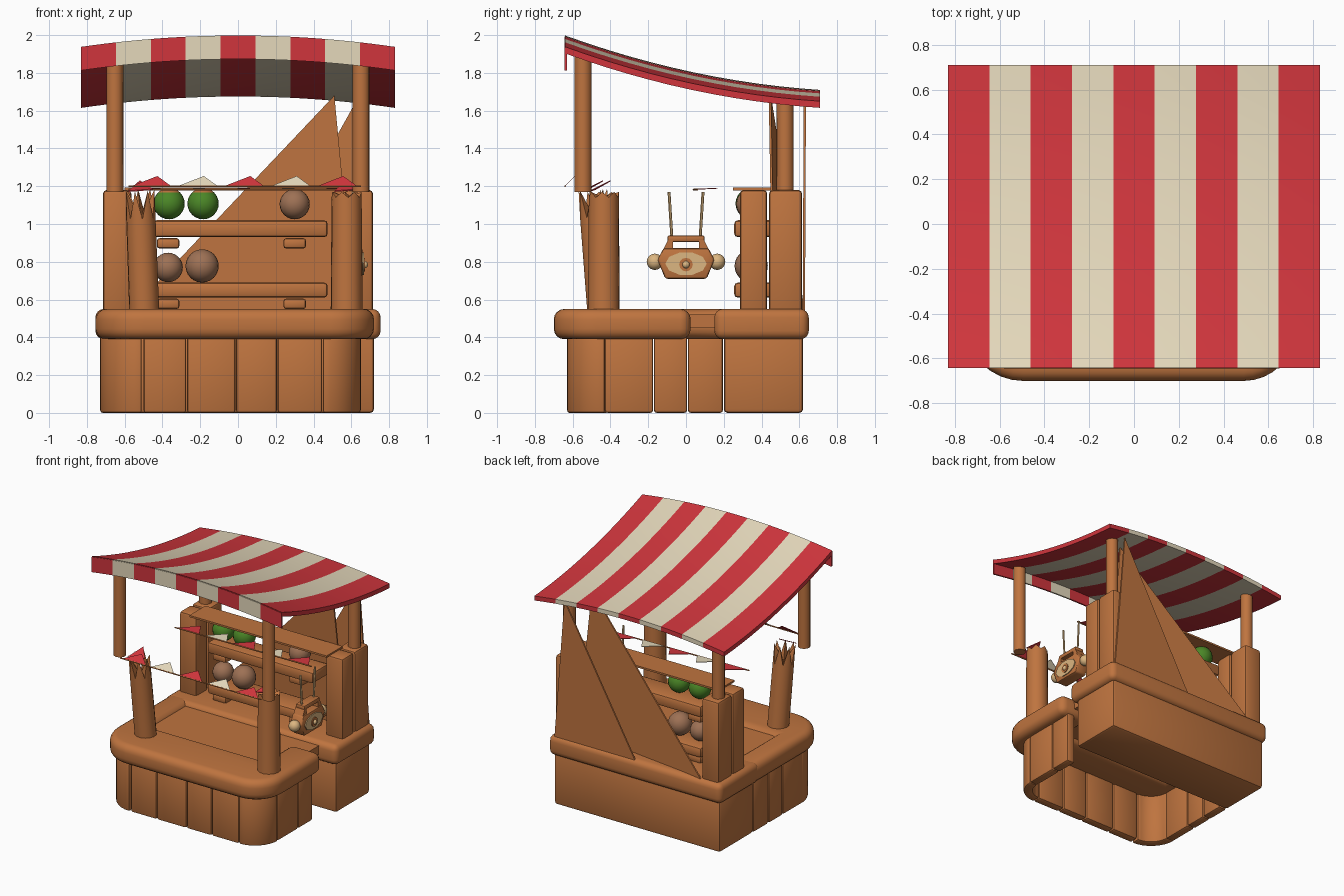
import bpy, bmesh, math
from mathutils import Vector

if "Cube" in bpy.data.objects:
    bpy.data.objects.remove(bpy.data.objects["Cube"])


def material(name, rgb):
    m = bpy.data.materials.new(name)
    m.diffuse_color = (*rgb, 1)
    m.use_nodes = True
    m.node_tree.nodes["Principled BSDF"].inputs["Base Color"].default_value = m.diffuse_color
    return m


WOOD = material("warm wood", (0.52, 0.175, 0.05))
RED = material("awning red", (0.63, 0.036, 0.046))
CREAM = material("awning cream", (0.78, 0.69, 0.50))
GREEN = material("melon green", (0.07, 0.24, 0.02))
BROWN = material("fruit brown", (0.34, 0.165, 0.09))
TAN = material("pale tan", (0.72, 0.47, 0.22))


def finish(name, bm, mats, bevel=0.0, seg=2):
    bmesh.ops.recalc_face_normals(bm, faces=bm.faces)
    if bevel:
        sharp = [e for e in bm.edges if e.is_manifold and e.calc_face_angle() > 0.6]
        bmesh.ops.bevel(bm, geom=sharp, offset=bevel, segments=seg, profile=0.5,
                        affect='EDGES', clamp_overlap=True)
    me = bpy.data.meshes.new(name)
    bm.to_mesh(me)
    bm.free()
    for m in (mats if isinstance(mats, list) else [mats]):
        me.materials.append(m)
    for p in me.polygons:
        p.use_smooth = True
    me.set_sharp_from_angle(angle=math.radians(40))
    ob = bpy.data.objects.new(name, me)
    bpy.context.collection.objects.link(ob)
    return ob


def prism(name, pts, h0, h1, mat, bevel=0.0, seg=2, axis='z'):
    put = {'z': lambda a, b, h: (a, b, h), 'x': lambda a, b, h: (h, a, b)}[axis]
    bm = bmesh.new()
    lo = [bm.verts.new(put(a, b, h0)) for a, b in pts]
    hi = [bm.verts.new(put(a, b, h1)) for a, b in pts]
    bm.faces.new(lo)
    bm.faces.new(hi)
    for i in range(len(pts)):
        j = (i + 1) % len(pts)
        bm.faces.new((lo[i], lo[j], hi[j], hi[i]))
    return finish(name, bm, mat, bevel, seg)


def box(name, x0, x1, y0, y1, z0, z1, mat=WOOD, bevel=0.015):
    return prism(name, [(x0, y0), (x1, y0), (x1, y1), (x0, y1)], z0, z1, mat, bevel)


def arc(cx, cy, r, a0, a1, n=8):
    return [(cx + r * math.cos(math.radians(a0 + (a1 - a0) * i / n)),
             cy + r * math.sin(math.radians(a0 + (a1 - a0) * i / n))) for i in range(n + 1)]


def rod(name, p, q, r0, r1, mat=WOOD, n=12, jag=0.0):
    """Upright or slanted round bar; jag cuts every other top corner lower."""
    p, q = Vector(p), Vector(q)
    d = (q - p).normalized()
    u = d.orthogonal().normalized()
    v = d.cross(u)
    bm = bmesh.new()
    ring = lambda c, r, j: [bm.verts.new(c + r * (u * math.cos(t) + v * math.sin(t)) - d * (j * (i % 2)))
                            for i, t in enumerate(2 * math.pi * k / n for k in range(n))]
    a, b = ring(p, r0, 0), ring(q, r1, jag)
    mid = bm.verts.new(q - d * jag)
    bm.faces.new(a)
    for i in range(n):
        j = (i + 1) % n
        bm.faces.new((a[i], a[j], b[j], b[i]))
        bm.faces.new((b[i], b[j], mid))
    return finish(name, bm, mat)


def ball(name, c, r, mats, cap=None):
    bm = bmesh.new()
    bmesh.ops.create_uvsphere(bm, u_segments=20, v_segments=12, radius=r)
    bmesh.ops.translate(bm, verts=bm.verts, vec=c)
    if cap:
        for f in bm.faces:
            f.material_index = int(f.calc_center_median().z > cap)
    return finish(name, bm, mats)


def plate(name, pts, off, mat):
    """Thin flat piece through 3D points, thickened by the vector off."""
    bm = bmesh.new()
    a = [bm.verts.new(p) for p in pts]
    b = [bm.verts.new(Vector(p) + Vector(off)) for p in pts]
    bm.faces.new(a)
    bm.faces.new(b)
    for i in range(len(a)):
        j = (i + 1) % len(a)
        bm.faces.new((a[i], a[j], b[j], b[i]))
    return finish(name, bm, mat)


# Striped awning and its front valance
def roof_z(x, y):
    t = (y + 0.64) / 1.35
    return 1.998 - 0.288 * t - 0.2 * t * (1 - t) - 0.06 * (x / 0.83) ** 2


def sheet(name, fn, nv, thick):
    """Striped sheet, 9 stripes of 3 columns, closed with a given thickness vector."""
    bm = bmesh.new()
    nu = 27
    rows = [[[bm.verts.new(Vector(fn(-0.83 + 1.66 * i / nu, j / nv)) + Vector(thick) * s)
              for j in range(nv + 1)] for i in range(nu + 1)] for s in (0, 1)]

    def quad(i, *vs):
        bm.faces.new(vs).material_index = (i // 3) % 2
    for i in range(nu):
        for r in rows:
            for j in range(nv):
                quad(i, r[i][j], r[i + 1][j], r[i + 1][j + 1], r[i][j + 1])
        for j in (0, nv):
            quad(i, rows[0][i][j], rows[0][i + 1][j], rows[1][i + 1][j], rows[1][i][j])
    for i in (0, nu):
        for j in range(nv):
            quad(0, rows[0][i][j], rows[0][i][j + 1], rows[1][i][j + 1], rows[1][i][j])
    return finish(name, bm, [RED, CREAM])


sheet("awning", lambda x, t: (x, -0.64 + 1.35 * t, roof_z(x, -0.64 + 1.35 * t)), 12, (0, 0, -0.035))
sheet("awning_valance", lambda x, t: (x, -0.643, roof_z(x, -0.64) - 0.005 - 0.12 * t), 1, (0, 0.012, 0))

# Base: planks round the front and sides, solid box at the back
xs = [-0.50, -0.27, -0.01, 0.21, 0.45]
for a, b in zip(xs, xs[1:]):
    box("front_plank", a, b - 0.004, -0.63, -0.56, 0, 0.42)
for a, b in ((-0.43, -0.17), (-0.17, 0.01)):
    box("right_plank", 0.58, 0.65, a, b - 0.004, 0, 0.42)
for a, b in ((-0.42, -0.17), (-0.17, 0.01), (0.01, 0.2)):
    box("left_plank", -0.73, -0.66, a, b - 0.004, 0, 0.42)
prism("left_corner_plank", arc(-0.51, -0.41, 0.22, 180, 270) + arc(-0.51, -0.41, 0.15, 270, 180), 0, 0.42, WOOD, 0.012)
prism("right_corner_plank", arc(0.45, -0.43, 0.2, 270, 360) + arc(0.45, -0.43, 0.13, 360, 270), 0, 0.42, WOOD, 0.012)
box("back_base", -0.73, 0.72, 0.2, 0.62, 0, 0.42, bevel=0.02)

# Counter tops
outline = (arc(-0.495, -0.44, 0.26, 180, 270) + arc(0.49, -0.47, 0.23, 270, 360)
           + [(0.72, 0.025), (0.45, 0.025), (0.45, -0.31), (-0.56, -0.31), (-0.56, 0.25), (-0.755, 0.25)])
prism("front_counter", outline, 0.39, 0.55, WOOD, 0.055, 4)
prism("back_counter", [(-0.755, 0.15), (0.755, 0.15), (0.755, 0.65), (-0.755, 0.65)], 0.39, 0.55, WOOD, 0.045, 4)
box("counter_inset", -0.6, 0.6, -0.36, 0.2, 0.45, 0.52, bevel=0)

# Lower columns and upper posts
rod("front_left_column", (-0.495, -0.44, 0.5), (-0.52, -0.495, 1.18), 0.08, 0.078, n=14, jag=0.15)
rod("front_right_column", (0.575, -0.435, 0.5), (0.575, -0.435, 1.17), 0.085, 0.08, n=14, jag=0.03)
for s in (-1, 1):
    x0, x1 = sorted((s * 0.565, s * 0.715))
    box("back_column_inner", x0, x1, 0.285, 0.43, 0.52, 1.18, bevel=0.02)
    box("back_column_outer", x0, x1, 0.44, 0.615, 0.52, 1.18, bevel=0.02)
    rod("front_post", (s * 0.652, -0.545, 1.17), (s * 0.652, -0.545, roof_z(0.65, -0.545) - 0.02), 0.046, 0.046, n=10)
    rod("back_post", (s * 0.652, 0.525, 1.15), (s * 0.652, 0.525, roof_z(0.65, 0.525) - 0.02), 0.046, 0.046, n=10)

# Slanting back wall boards
plate("back_board_outer", [(0.62, 0.635, 1.64), (0.71, 0.63, 0.53), (0.0, 0.63, 0.53)], (0, -0.012, 0), WOOD)
plate("back_board_inner", [(0.51, 0.45, 1.68), (0.62, 0.47, 0.53), (-0.58, 0.63, 0.53)], (0, -0.012, 0), WOOD)

# Shelves with brackets
box("upper_shelf", -0.45, 0.475, 0.255, 0.46, 0.93, 1.02, bevel=0.02)
box("lower_shelf", -0.45, 0.475, 0.255, 0.46, 0.61, 0.69, bevel=0.02)
box("top_board", -0.6, 0.6, 0.25, 0.45, 1.178, 1.192, bevel=0)
for x in (-0.37, 0.30):
    for z in (0.87, 0.55):
        box("shelf_bracket", x - 0.06, x + 0.06, 0.29, 0.43, z, z + 0.055, bevel=0.015)

# Fruit
for x in (-0.365, -0.185):
    ball("melon", (x, 0.345, 1.108), 0.083, [GREEN, WOOD], cap=1.165)
for x, z, r in ((0.30, 1.105, 0.08), (-0.37, 0.77, 0.078), (-0.19, 0.778, 0.088)):
    ball("round_fruit", (x, 0.345, z), r, BROWN)

# Hanging lantern on the right
prism("lantern_body", [(-0.11, 0.71), (0.11, 0.71), (0.15, 0.81), (0.12, 0.872), (-0.12, 0.872), (-0.15, 0.81)],
      0.56, 0.66, WOOD, 0.012, axis='x')
for s in (-1, 1):
    prism("lantern_handle_side", [(s * 0.12, 0.865), (s * 0.07, 0.865), (s * 0.07, 0.915), (s * 0.095, 0.915)],
          0.57, 0.65, WOOD, axis='x')
    ball("lantern_knob", (0.61, s * 0.165, 0.80), 0.043, TAN)
    rod("lantern_rope", (0.61, s * 0.075, 0.93), (0.61, s * 0.09, 1.17), 0.008, 0.008, TAN, 6)
box("lantern_handle", 0.57, 0.65, -0.098, 0.098, 0.905, 0.94, bevel=0.01)
face = [(0.11 * math.cos(t), 0.79 + 0.062 * math.sin(t)) for t in (k * math.pi / 5 for k in range(10))]
prism("lantern_face", face, 0.658, 0.667, TAN, axis='x')
prism("lantern_face_ring", arc(0, 0.785, 0.036, 0, 330, 11), 0.664, 0.673, WOOD, axis='x')
ball("lantern_button", (0.668, 0, 0.785), 0.02, TAN)

# Bunting: strings with nearly flat flags
for name, p, q, n in (("front", (-0.58, -0.64, 1.20), (0.65, -0.64, 1.20), 5),
                      ("middle", (-0.58, 0.04, 1.182), (0.6, 0.06, 1.182), 5)):
    p, q = Vector(p), Vector(q)
    rod(name + "_string", p, q, 0.005, 0.005, WOOD, 6)
    for i in range(n):
        a, b = p.lerp(q, (i + 0.1) / n), p.lerp(q, (i + 0.9) / n)
        tip = (a + b) / 2 + (Vector((0.03, 0.05, 0.05)) if name == "front" else Vector((0.03, 0.11, 0.005)))
        plate(name + "_flag", [a, b, tip], (0, 0, 0.004), RED if i % 2 == 0 else CREAM)
for x, y in ((-0.52, -0.49), (0.57, -0.45)):
    plate("draped_flag", [(x - 0.06, y - 0.06, 1.17), (x + 0.07, y - 0.03, 1.18), (x, y + 0.05, 1.225)],
          (0, 0, 0.006), RED)
